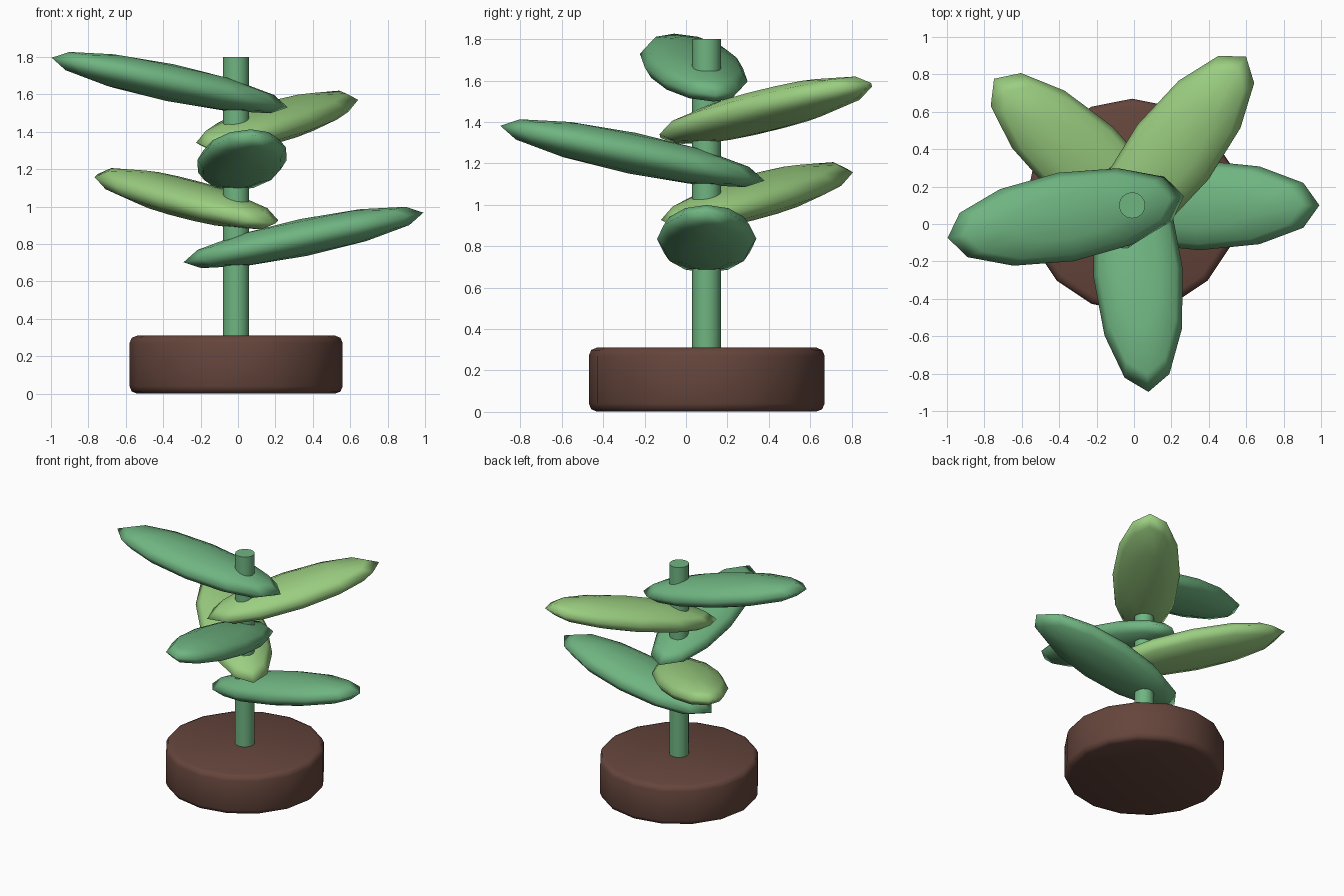
import bpy
import math
from mathutils import Matrix

cube = bpy.data.objects.get("Cube")
if cube:
    bpy.data.objects.remove(cube, do_unlink=True)


def make_material(name, rgb):
    mat = bpy.data.materials.new(name)
    mat.use_nodes = True
    colour = (*rgb, 1.0)
    mat.diffuse_color = colour
    mat.node_tree.nodes["Principled BSDF"].inputs["Base Color"].default_value = colour
    return mat


brown = make_material("soil brown", (0.13, 0.06, 0.045))
green = make_material("leaf green", (0.16, 0.46, 0.22))
light_green = make_material("light leaf green", (0.33, 0.62, 0.22))

STEM_X, STEM_Y = -0.01, 0.10
POT_TOP = 0.31
STEM_TOP = 1.80


def finish(obj, name, mat):
    obj.name = name
    obj.data.name = name
    obj.data.materials.append(mat)
    return obj


def cylinder(name, radius, bottom, top, mat):
    bpy.ops.mesh.primitive_cylinder_add(
        vertices=16, radius=radius, depth=top - bottom,
        location=(STEM_X, STEM_Y, (bottom + top) / 2))
    return finish(bpy.context.object, name, mat)


# Round base with softened rims
pot = cylinder("base", 0.57, 0.0, POT_TOP, brown)
bevel = pot.modifiers.new("soft_rims", 'BEVEL')
bevel.width = 0.04
bevel.segments = 2
bevel.limit_method = 'ANGLE'
bevel.angle_limit = math.radians(50)
bpy.ops.object.modifier_apply(modifier=bevel.name)
bpy.ops.object.shade_smooth_by_angle(angle=math.radians(50))

# Stem, sunk slightly into the base
cylinder("stem", 0.07, POT_TOP - 0.05, STEM_TOP, green)
bpy.ops.object.shade_smooth_by_angle(angle=math.radians(40))

# Leaves spiral up the stem by the golden angle, each tipped upward
LEAF_COUNT = 5
TURN = math.radians(137.5)
TILT = math.radians(11.7)
for i in range(LEAF_COUNT):
    bpy.ops.mesh.primitive_uv_sphere_add(segments=12, ring_count=6, radius=1.0)
    leaf = finish(bpy.context.object, f"leaf_{i + 1}",
                  light_green if i % 2 else green)
    height = 0.835 + 0.207 * i
    placing = (Matrix.Translation((STEM_X, STEM_Y, height))
               @ Matrix.Rotation(TURN * i, 4, 'Z')
               @ Matrix.Translation((0.36, 0, 0))
               @ Matrix.Rotation(-TILT, 4, 'Y')
               @ Matrix.Diagonal((0.655, 0.24, 0.10, 1.0)))
    leaf.data.transform(placing)
    bpy.ops.object.shade_smooth()
